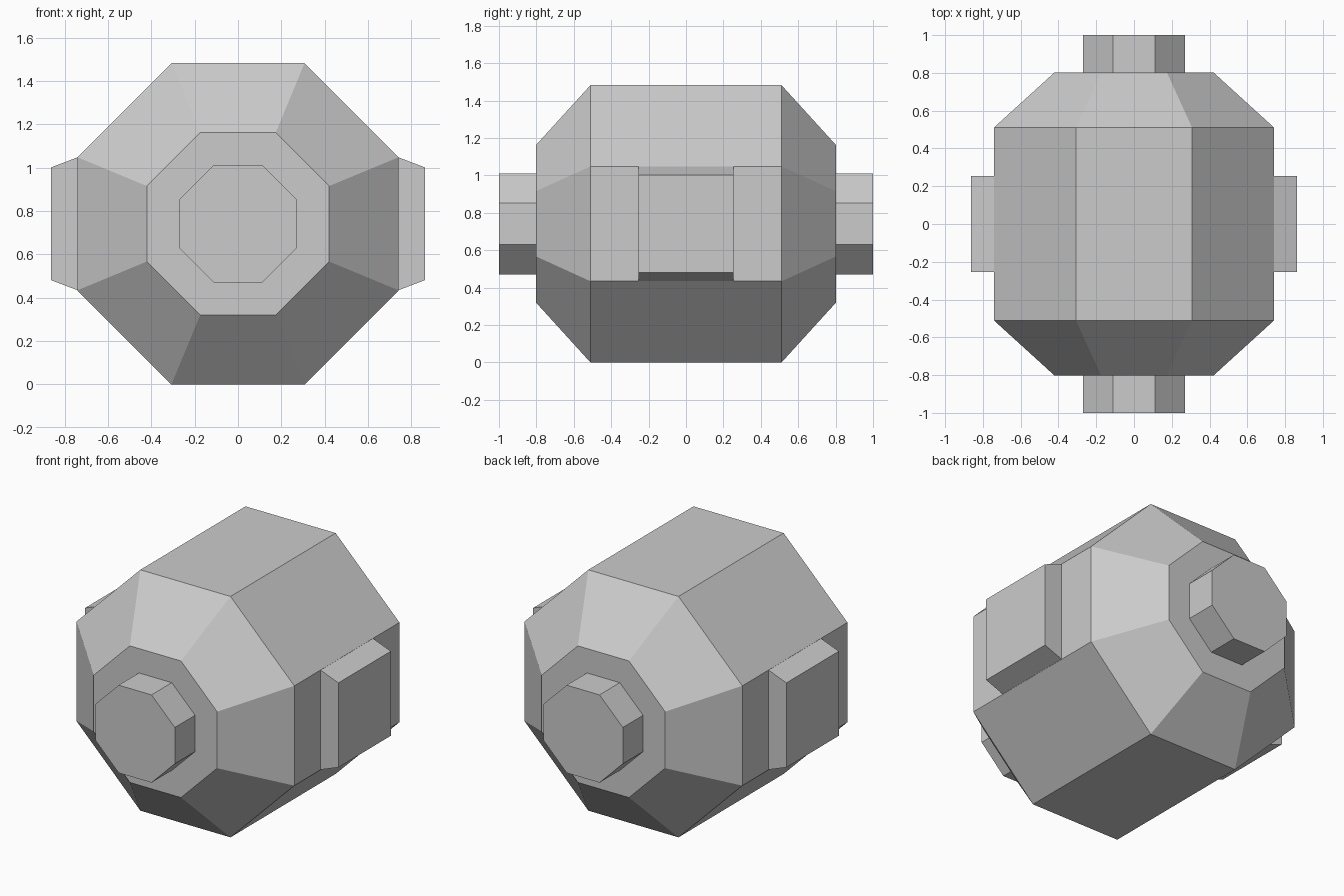
import bpy, bmesh
from math import cos, sin, pi

if "Cube" in bpy.data.objects:
    bpy.data.objects.remove(bpy.data.objects["Cube"])

CZ = 0.741  # height of the barrel axis


def octagon(apothem, y):
    r = apothem / cos(pi / 8)
    return [(r * cos(pi / 8 + i * pi / 4), y, CZ + r * sin(pi / 8 + i * pi / 4))
            for i in range(8)]


def loft(name, rings):
    """Skin a list of matching point rings into a closed flat-shaded solid."""
    bm = bmesh.new()
    vs = [[bm.verts.new(p) for p in ring] for ring in rings]
    n = len(vs[0])
    for a, b in zip(vs, vs[1:]):
        for i in range(n):
            j = (i + 1) % n
            bm.faces.new((a[i], a[j], b[j], b[i]))
    bm.faces.new(vs[0])
    bm.faces.new(vs[-1])
    bmesh.ops.recalc_face_normals(bm, faces=bm.faces[:])
    mesh = bpy.data.meshes.new(name)
    bm.to_mesh(mesh)
    bm.free()
    obj = bpy.data.objects.new(name, mesh)
    bpy.context.collection.objects.link(obj)
    return obj


# Octagonal barrel with tapered ends
loft("barrel_body", [octagon(a, y) for a, y in
                     ((0.42, -0.803), (0.741, -0.511), (0.741, 0.511), (0.42, 0.803))])

# Octagonal end knobs
for side, label in ((-1, "front"), (1, "back")):
    loft(label + "_knob", [octagon(0.27, side * 0.803), octagon(0.27, side * 1.0)])


# Raised side plates with sloped top and bottom edges
def plate_ring(x, half_height):
    return [(x, y, CZ + z) for y, z in ((-0.255, -half_height), (0.255, -half_height),
                                        (0.255, half_height), (-0.255, half_height))]


for side, label in ((-1, "left"), (1, "right")):
    loft(label + "_side_plate", [plate_ring(side * 0.741, 0.306),
                                 plate_ring(side * 0.862, 0.26)])
